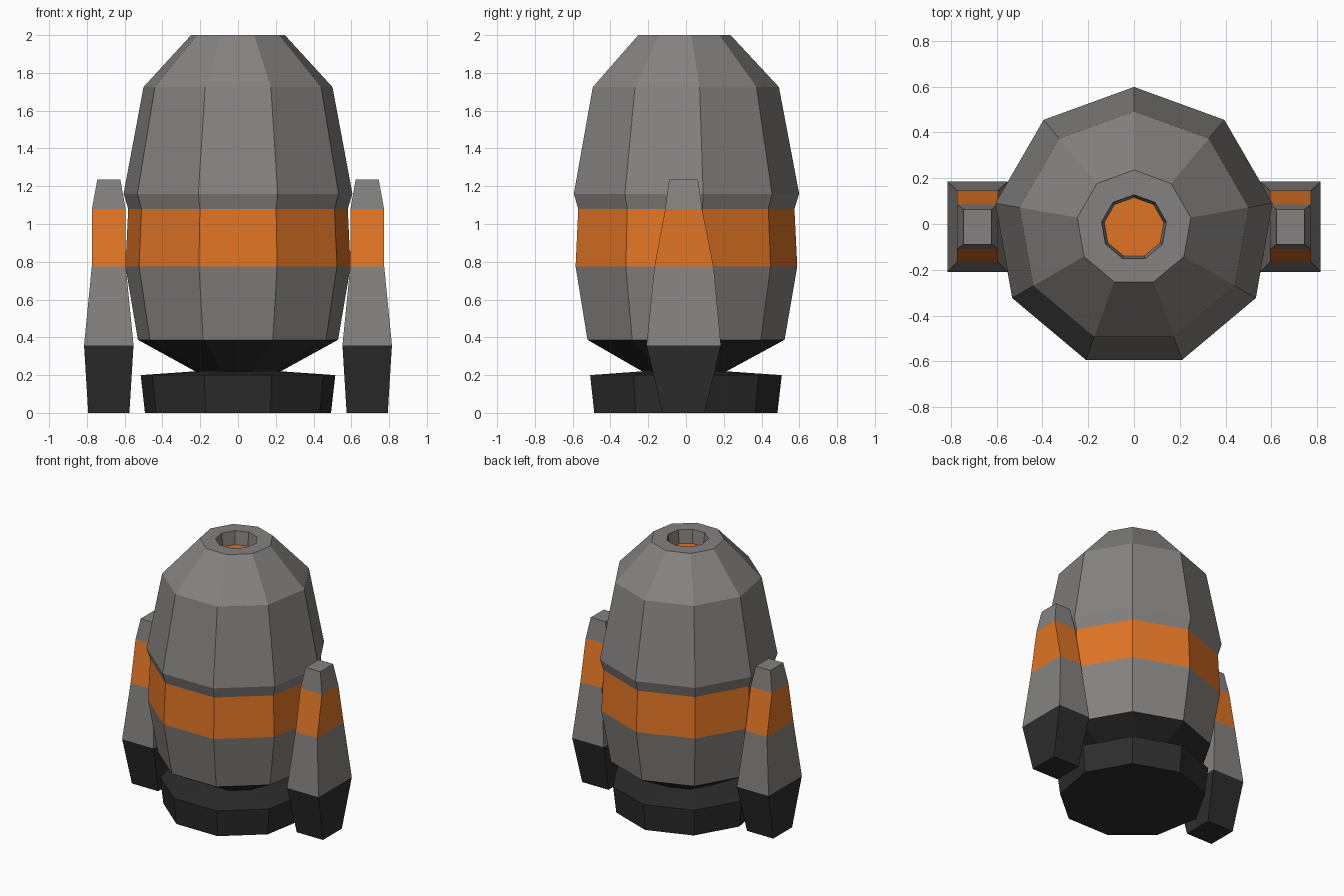
import bpy, bmesh, math

if "Cube" in bpy.data.objects:
    bpy.data.objects.remove(bpy.data.objects["Cube"])


def material(name, rgb):
    m = bpy.data.materials.new(name)
    m.diffuse_color = (*rgb, 1)
    m.use_nodes = True
    m.node_tree.nodes["Principled BSDF"].inputs["Base Color"].default_value = m.diffuse_color
    return m


MATS = [material("warm_grey", (0.235, 0.225, 0.217)),
        material("orange", (0.74, 0.175, 0.018)),
        material("charcoal", (0.026, 0.026, 0.026))]
GREY, ORANGE, DARK = range(3)
CY = -0.016  # shared depth centre


def loft(name, rings, colours):
    """Skin a stack of point rings; one colour per band, ends capped."""
    bm = bmesh.new()
    loops = [[bm.verts.new(p) for p in ring] for ring in rings]
    n = len(loops[0])
    for lo, hi, col in zip(loops, loops[1:], colours):
        for i in range(n):
            j = (i + 1) % n
            bm.faces.new((lo[i], lo[j], hi[j], hi[i])).material_index = col
    bm.faces.new(loops[0][::-1]).material_index = colours[0]
    bm.faces.new(loops[-1]).material_index = colours[-1]
    bmesh.ops.recalc_face_normals(bm, faces=bm.faces)
    me = bpy.data.meshes.new(name)
    bm.to_mesh(me)
    bm.free()
    for m in MATS:
        me.materials.append(m)
    ob = bpy.data.objects.new(name, me)
    bpy.context.collection.objects.link(ob)
    return ob


def nonagon(r, z):
    a = [math.radians(90 + 40 * k) for k in range(9)]
    return [(r * math.cos(t), CY + r * math.sin(t), z) for t in a]


def rectangle(cx, hx, y0, y1, z):
    return [(cx - hx, y0, z), (cx + hx, y0, z), (cx + hx, y1, z), (cx - hx, y1, z)]


# Nine-sided body: base, pinched waist, barrel, orange band, nose with a socket
profile = [(0.50, 0), (0.523, 0.20), (0.23, 0.22), (0.538, 0.387), (0.605, 0.775),
           (0.59, 1.08), (0.615, 1.16), (0.508, 1.725), (0.252, 2.0),
           (0.144, 2.0), (0.132, 1.90)]
body = loft("body", [nonagon(r, z) for r, z in profile],
            [DARK, DARK, DARK, GREY, ORANGE, GREY, GREY, GREY, GREY, GREY])
# Orange floor of the nose socket
for f in body.data.polygons:
    if len(f.vertices) == 9 and f.center.z > 1:
        f.material_index = ORANGE

# Tapered side pods: half width, front y, back y, height
sections = [(0.109, -0.125, 0.098, 0), (0.131, -0.209, 0.185, 0.358),
            (0.090, -0.167, 0.146, 0.775), (0.089, -0.110, 0.085, 1.08),
            (0.061, -0.089, 0.064, 1.235)]
for side, label in ((-1, "left"), (1, "right")):
    loft(label + "_pod", [rectangle(side * 0.684, *s) for s in sections],
         [DARK, GREY, ORANGE, GREY])
